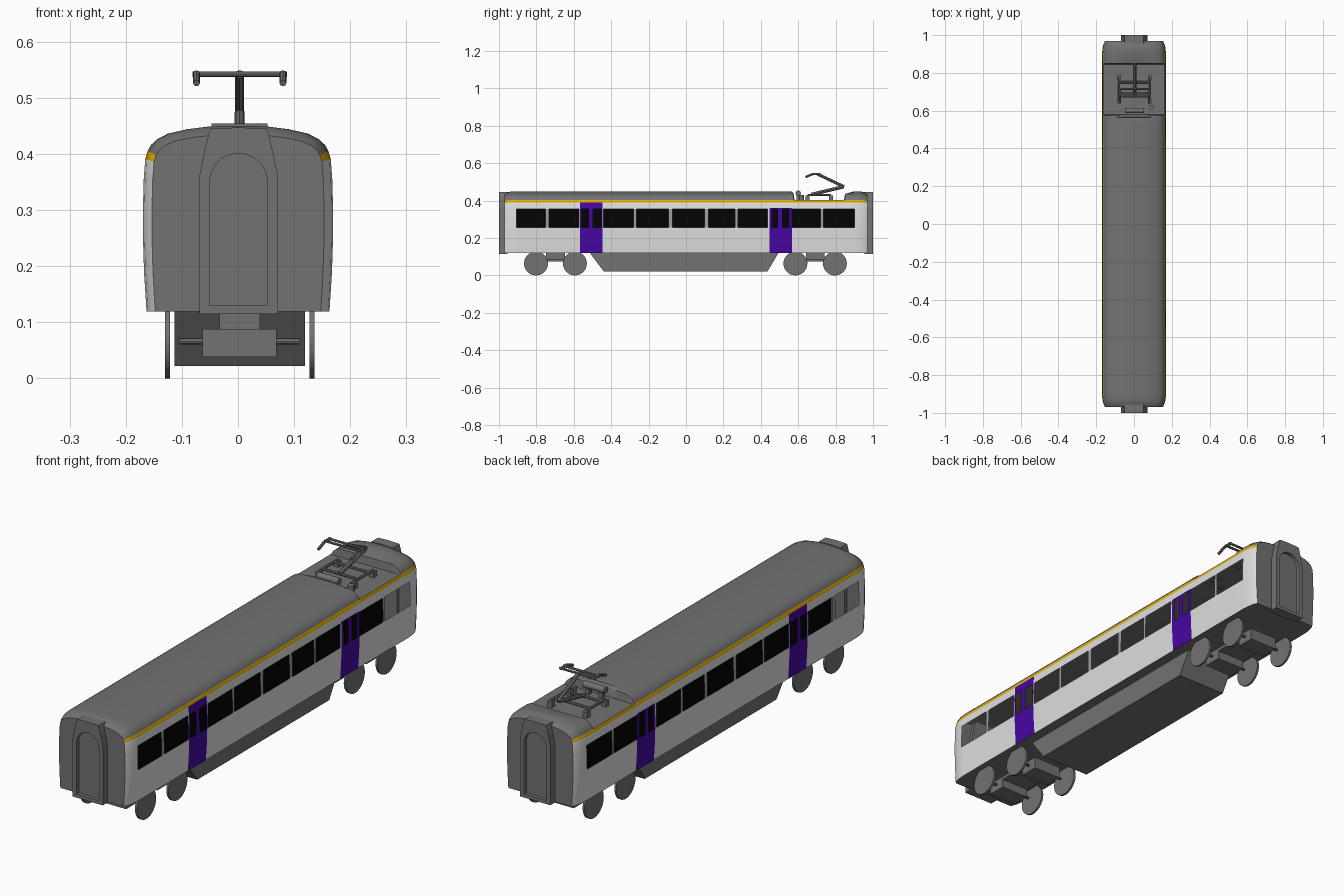
import bpy, bmesh, math
from mathutils import Vector

if "Cube" in bpy.data.objects:
    bpy.data.objects.remove(bpy.data.objects["Cube"])

def mat(name, c):
    m = bpy.data.materials.new(name)
    m.diffuse_color = (*c, 1)
    m.use_nodes = True
    m.node_tree.nodes["Principled BSDF"].inputs["Base Color"].default_value = m.diffuse_color
    return m

GREY = mat("grey", (0.168, 0.168, 0.168))
WHITE = mat("white", (0.74, 0.74, 0.74))
BLACK = mat("interior_black", (0.001, 0.001, 0.001))
PURPLE = mat("door_purple", (0.063, 0.002, 0.36))
YELLOW = mat("stripe_yellow", (0.85, 0.46, 0.0))
PILLAR = mat("pillar_grey", (0.35, 0.35, 0.35))

def finish(bm, name, mats=(GREY,), smooth=None, shift=.003):
    bmesh.ops.translate(bm, verts=bm.verts, vec=(shift, 0, 0))
    me = bpy.data.meshes.new(name)
    bm.to_mesh(me)
    bm.free()
    for m in mats:
        me.materials.append(m)
    ob = bpy.data.objects.new(name, me)
    bpy.context.collection.objects.link(ob)
    if smooth:
        bpy.context.view_layer.objects.active = ob
        ob.select_set(True)
        bpy.ops.object.shade_smooth_by_angle(angle=math.radians(smooth))
        ob.select_set(False)
    return ob

def box(name, x, y, z, m=GREY):
    bm = bmesh.new()
    bmesh.ops.create_cube(bm, size=1)
    for v in bm.verts:
        v.co = Vector([r[0] if c < 0 else r[1] for c, r in zip(v.co, (x, y, z))])
    return finish(bm, name, (m,))

def rod(name, a, b, r, seg=8):
    a, b = Vector(a), Vector(b)
    bm = bmesh.new()
    bmesh.ops.create_cone(bm, cap_ends=True, segments=seg, radius1=r, radius2=r, depth=(b - a).length)
    q = (b - a).to_track_quat('Z', 'Y')
    for v in bm.verts:
        v.co = q @ v.co + (a + b) / 2
    return finish(bm, name, smooth=40)

# Car body: one lofted shell, painted by face position, with open windows
WINDOWS = [(-.906, -.751), (-.732, -.572), (-.44, -.28), (-.265, -.094), (-.072, .099),
           (.12, .262), (.277, .437), (.566, .72), (.735, .90)]
PILLARS = [(a[1], b[0]) for a, b in zip(WINDOWS, WINDOWS[1:]) if b[0] - a[1] < .05]
DOORS = [(-.566, -.446, .39), (.446, .566, .36)]
DOOR_WINDOWS = [(-.558, -.522), (-.496, -.452), (.461, .49), (.516, .55)]
ROOF_CAP = {.565: .447, .575: .438, .58: .404, .845: .404, .85: .436}
ys = {-.97, -.955, -.93, -.9, .97, .955, .93, .9, .54} | set(ROOF_CAP)
for s in WINDOWS + DOOR_WINDOWS + DOORS:
    ys.update(s[:2])
ys = sorted(ys)
half = [(.163, .119), (.1675, .19), (.1695, .255), (.1695, .3), (.168, .355), (.1675, .36),
        (.1655, .39), (.1615, .404), (.155, .416), (.144, .426), (.125, .436),
        (.09, .444), (.05, .449)]
ring = half + [(0, .45)] + [(-x, z) for x, z in reversed(half)]

def section(y):
    a = abs(y)
    k = 1 if a < .91 else .985 if a < .94 else .95 if a < .96 else .905
    kz = 1 if a < .94 else .93 if a < .96 else .8
    cap = ROOF_CAP.get(y, .404 if .58 < y < .845 else 1)
    out = []
    for x, z in ring:
        z = min(z, cap)
        if z > .37:
            z = .37 + (z - .37) * kz
        out.append((x * k, y, z))
    return out

def inside(y, spans):
    return any(s[0] < y < s[1] for s in spans)

bm = bmesh.new()
rows = [[bm.verts.new(p) for p in section(y)] for y in ys]
n = len(ring)
openings = []
for j in range(len(rows) - 1):
    y = (ys[j] + ys[j + 1]) / 2
    for i in range(n):
        k = (i + 1) % n
        f = bm.faces.new((rows[j][i], rows[j][k], rows[j + 1][k], rows[j + 1][i]))
        z = (ring[i][1] + ring[k][1]) / 2
        if k == 0 or z > .404:
            continue
        f.material_index = 3 if z > .39 else 1
        if any(a < y < b and z < top for a, b, top in DOORS):
            f.material_index = 2
        if .255 < z < .355:
            if inside(y, WINDOWS + DOOR_WINDOWS):
                openings.append(f)
            elif inside(y, PILLARS):
                f.material_index = 4
bm.faces.new(rows[0])
bm.faces.new(rows[-1])
bmesh.ops.recalc_face_normals(bm, faces=bm.faces)
bmesh.ops.delete(bm, geom=openings, context='FACES')
finish(bm, "car_body", (GREY, WHITE, PURPLE, YELLOW, PILLAR), 30, 0)

# Dark interior seen through the windows
box("interior_partition", (-.01, .004), (-.955, .955), (.125, .362), BLACK)
box("interior_floor", (-.155, .149), (-.94, .94), (.122, .126), BLACK)

# Gangway at each end: frame around an arched, recessed door
arch = [(.052 * math.cos(math.pi * i / 10), .348 + .053 * math.sin(math.pi * i / 10)) for i in range(11)]
inner = [(.052, .13)] + arch + [(-.052, .13)]
right = [(.07, .115), (.07, .36), (.066, .38), (.062, .4), (.056, .425), (.05, .445)]
outer = right + [(0, .447)] + [(-x, z) for x, z in reversed(right)]
for s, end in ((-1, "front"), (1, "back")):
    bm = bmesh.new()
    loops = [[bm.verts.new((x, s * y, z)) for x, z in pts]
             for pts, y in ((outer, .955), (outer, 1), (inner, 1), (inner, .985))]
    for a, b in zip(loops, loops[1:]):
        for i in range(len(a)):
            k = (i + 1) % len(a)
            bm.faces.new((a[i], a[k], b[k], b[i]))
    bm.faces.new(loops[-1])
    bm.faces.new(loops[0])
    bmesh.ops.recalc_face_normals(bm, faces=bm.faces)
    finish(bm, end + "_gangway", shift=.001)

# Equipment skirt below the floor
bm = bmesh.new()
side = [(-.515, .121), (.495, .121), (.436, .022), (-.44, .022)]
l, r = [[bm.verts.new((x, y, z)) for y, z in side] for x in (-.116, .116)]
bm.faces.new(l)
bm.faces.new(r)
for i in range(4):
    bm.faces.new((l[i], l[(i + 1) % 4], r[(i + 1) % 4], r[i]))
bmesh.ops.recalc_face_normals(bm, faces=bm.faces)
finish(bm, "underfloor_skirt")

# Bogies: wheels, axles, gear cases, cross beam and pivot
for name, axles in (("front", (-.802, -.594)), ("back", (.585, .796))):
    for y in axles:
        for s in (-1, 1):
            rod(name + "_wheel", (s * .124, y, .064), (s * .133, y, .064), .064, 28)
        rod(name + "_axle", (-.107, y, .066), (.107, y, .066), .006)
        box(name + "_gear_case", (-.066, .066), (y - .04, y + .04), (.038, .088))
    c = sum(axles) / 2
    box(name + "_bogie_beam", (-.066, .066), (axles[0], axles[1]), (.074, .088))
    box(name + "_bogie_pivot", (-.036, .036), (c - .05, c + .05), (.086, .121))

# Pantograph base frame on four insulators
for x in (-.082, .082):
    rod("base_side_rail", (x, .65, .43), (x, .775, .43), .006)
    for y in (.65, .775):
        box("base_insulator", (x - .011, x + .011), (y - .011, y + .011), (.4, .428))
for y in (.675, .75):
    rod("base_cross_rail", (-.082, y, .43), (.082, y, .43), .006)

# Pantograph arms and contact head
rod("lower_arm", (0, .67, .433), (0, .842, .474), .009)
rod("upper_arm", (0, .846, .474), (0, .703, .542), .008)
for y in (.69, .715):
    rod("contact_strip", (-.084, y, .542), (.084, y, .542), .005)
for x in (-.077, .077):
    rod("head_link", (x, .72, .542), (x, .68, .543), .006)
    rod("head_horn", (x, .68, .543), (x, .639, .526), .006)

# Other roof equipment in the well
rod("roof_reservoir", (-.05, .6, .44), (.05, .6, .44), .014, 14)
for x in (-.03, .03):
    box("reservoir_foot", (x - .008, x + .008), (.592, .608), (.4, .435))
rod("roof_post", (.09, .618, .4), (.09, .618, .43), .013, 12)
